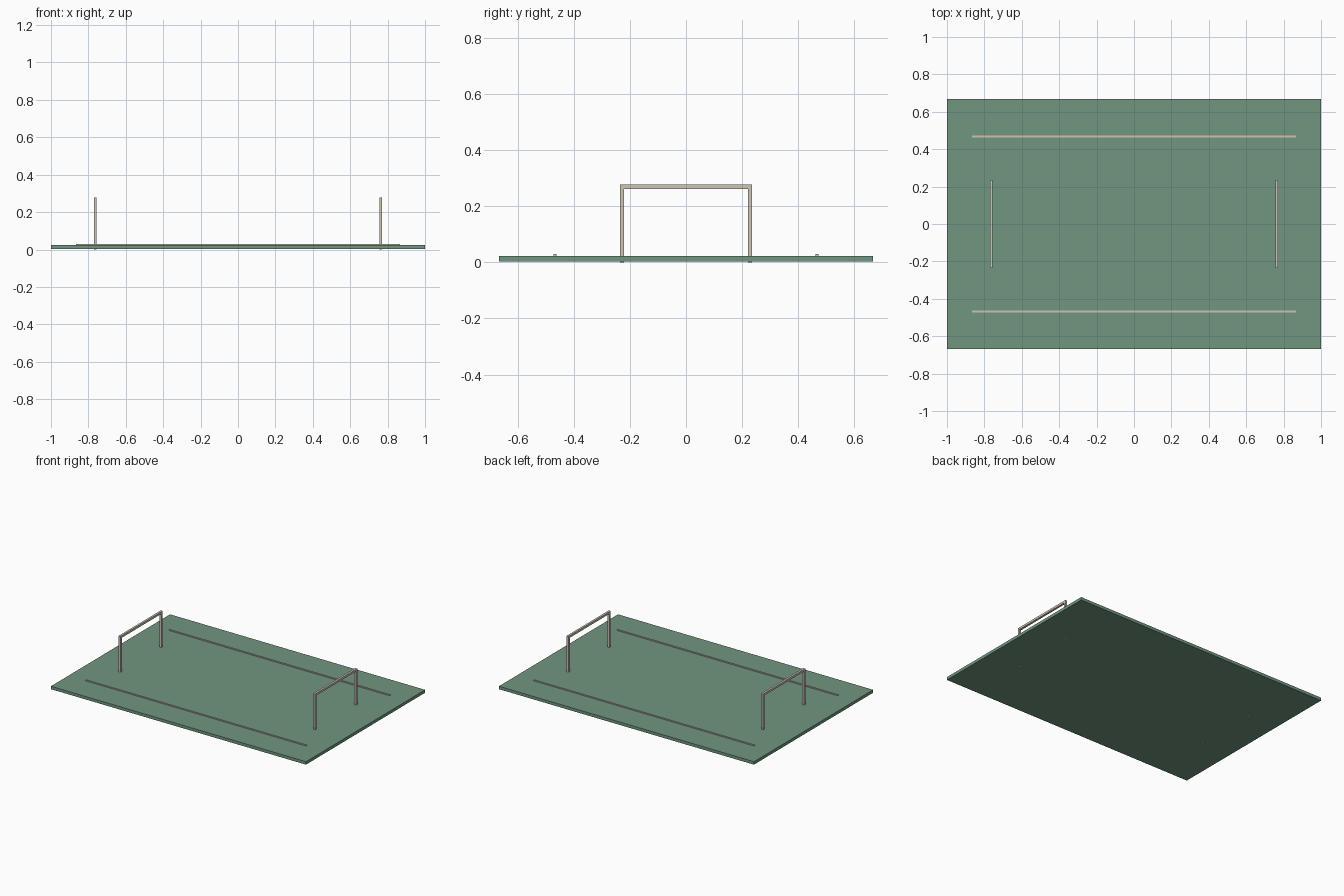
import bpy

if "Cube" in bpy.data.objects:
    bpy.data.objects.remove(bpy.data.objects["Cube"])


def material(name, color):
    m = bpy.data.materials.new(name)
    m.diffuse_color = (*color, 1.0)
    m.use_nodes = True
    m.node_tree.nodes["Principled BSDF"].inputs["Base Color"].default_value = m.diffuse_color
    return m


GREEN = material("field green", (0.165, 0.305, 0.215))
BEIGE = material("warm beige", (0.62, 0.56, 0.46))


def box(name, lo, hi, mat):
    """Axis-aligned box between two corners."""
    bpy.ops.mesh.primitive_cube_add(
        size=1, location=[(a + b) / 2 for a, b in zip(lo, hi)])
    ob = bpy.context.object
    ob.name = name
    ob.scale = [b - a for a, b in zip(lo, hi)]
    bpy.ops.object.transform_apply(location=False, rotation=False, scale=True)
    ob.data.materials.append(mat)
    return ob


# Field slab
box("field_slab", (-1, -0.667, 0.002), (1, 0.667, 0.023), GREEN)

# Long side lines, slightly raised
for side, y in (("front", -0.467), ("back", 0.467)):
    box(side + "_side_line", (-0.865, y - 0.005, 0.02),
        (0.865, y + 0.005, 0.029), BEIGE)

# Goal frames: two posts and a crossbar at each end
T = 0.0075
for end, x in (("left", -0.763), ("right", 0.763)):
    for side, y in (("front", -0.228), ("back", 0.228)):
        box(f"{end}_goal_{side}_post", (x - T, y - T, 0.0),
            (x + T, y + T, 0.262), BEIGE)
    box(end + "_goal_crossbar", (x - T, -0.228 - T, 0.262),
        (x + T, 0.228 + T, 0.277), BEIGE)
